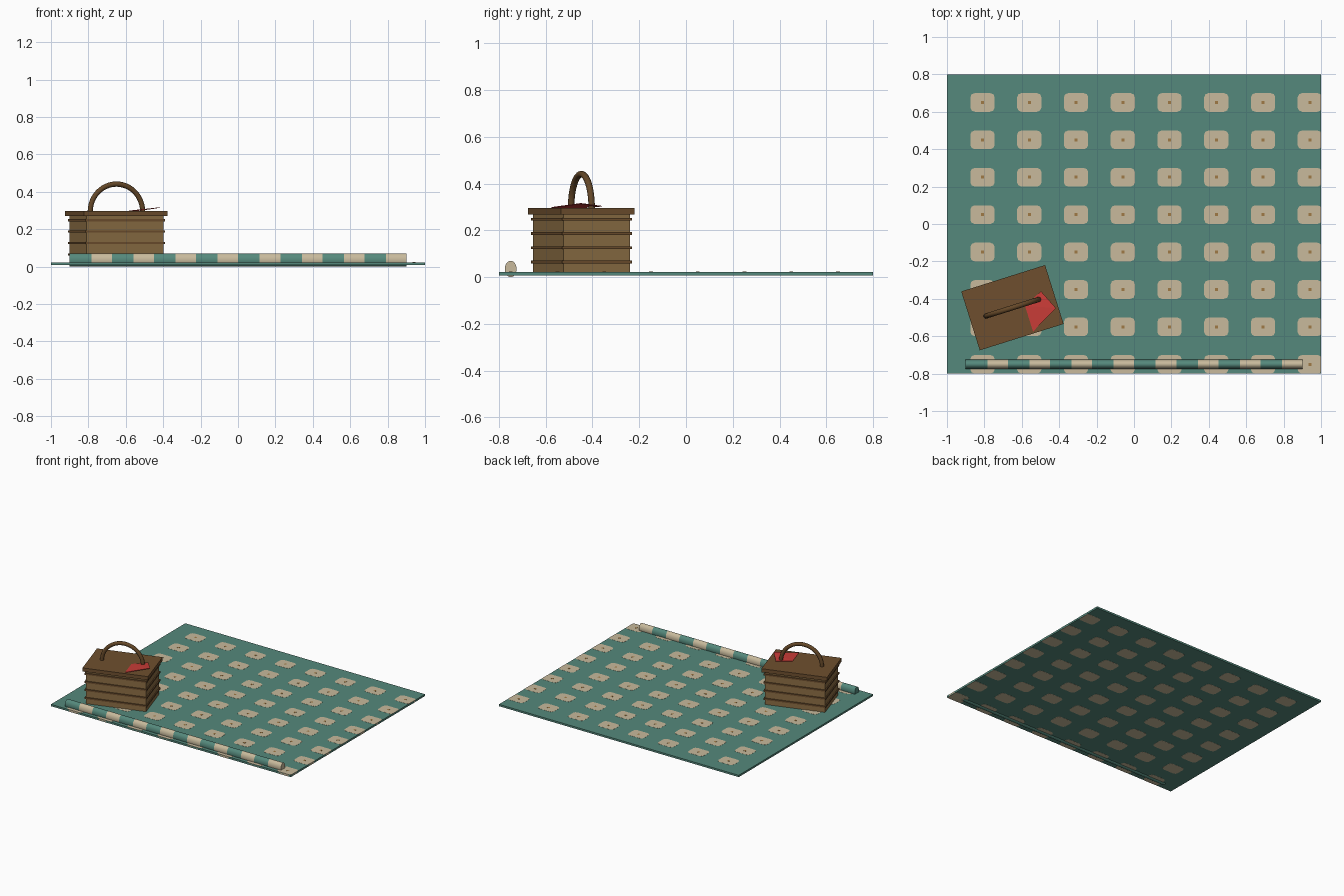
import bpy, bmesh, math
from mathutils import Matrix, Vector

if "Cube" in bpy.data.objects:
    bpy.data.objects.remove(bpy.data.objects["Cube"])


def material(name, hex_code):
    lin = []
    for i in (0, 2, 4):
        c = int(hex_code[i:i + 2], 16) / 255
        lin.append(c / 12.92 if c <= 0.04045 else ((c + 0.055) / 1.055) ** 2.4)
    m = bpy.data.materials.new(name)
    m.diffuse_color = (*lin, 1)
    m.use_nodes = True
    m.node_tree.nodes["Principled BSDF"].inputs["Base Color"].default_value = m.diffuse_color
    return m


TEAL = material("teal_cloth", "55897c")
CREAM = material("cream_dots", "c8ba9c")
TAN = material("tan_thread", "a07a45")
WICKER = material("wicker_brown", "8c6e44")
DARK = material("dark_wood", "6e4f2e")
HANDLE = material("handle_brown", "654828")
RED = material("red_napkin", "c93c37")


def finish(name, bm, *mats):
    bmesh.ops.recalc_face_normals(bm, faces=bm.faces[:])
    me = bpy.data.meshes.new(name)
    bm.to_mesh(me)
    bm.free()
    ob = bpy.data.objects.new(name, me)
    for m in mats:
        me.materials.append(m)
    bpy.context.collection.objects.link(ob)
    return ob


def add_box(bm, size, centre):
    bmesh.ops.create_cube(bm, size=1, matrix=Matrix.Translation(centre) @ Matrix.Diagonal((*size, 1)))


def add_prism(bm, outline, z0, z1):
    lo = [bm.verts.new((x, y, z0)) for x, y in outline]
    hi = [bm.verts.new((x, y, z1)) for x, y in outline]
    bm.faces.new(lo[::-1])
    bm.faces.new(hi)
    n = len(outline)
    for i in range(n):
        j = (i + 1) % n
        bm.faces.new((lo[i], lo[j], hi[j], hi[i]))


# blanket sheet
Z0, Z1 = 0.008, 0.022
bm = bmesh.new()
add_box(bm, (2, 1.6, Z1 - Z0), (0, 0, (Z0 + Z1) / 2))
finish("blanket", bm, TEAL)

# rounded dots showing on both sides of the cloth, with a small stitched centre
DOT_X = [-0.81 + 0.25 * i for i in range(8)]
DOT_Y = [-0.75 + 0.2 * i for i in range(8)]
dots, stitches = bmesh.new(), bmesh.new()
for cx in DOT_X:
    for cy in DOT_Y:
        outline = []
        for k, (sx, sy) in enumerate(((1, 1), (-1, 1), (-1, -1), (1, -1))):
            for a in (0, 45, 90):
                t = math.radians(a + 90 * k)
                x = cx + sx * 0.041 + 0.024 * math.cos(t)
                y = cy + sy * 0.028 + 0.022 * math.sin(t)
                outline.append((min(x, 1.0), max(y, -0.8)))
        add_prism(dots, outline, Z0 - 0.0008, Z1 + 0.0008)
        add_box(stitches, (0.016, 0.016, 0.001), (cx, cy, Z1 + 0.001))
finish("blanket_dots", dots, CREAM)
finish("dot_stitches", stitches, TAN)

# rolled front edge: oval tube cut into teal and cream rings
bm = bmesh.new()
SIDES, HALF = 24, 0.055
xs = [-0.9]
for cx in DOT_X:
    xs += [0.9 * cx - HALF, min(0.9 * cx + HALF, 0.9)]
if xs[-1] < 0.9:
    xs.append(0.9)
rings = []
for x in xs:
    rings.append([bm.verts.new((x, -0.75 + 0.025 * math.cos(2 * math.pi * i / SIDES),
                                0.035 + 0.035 * math.sin(2 * math.pi * i / SIDES)))
                  for i in range(SIDES)])
for r in range(len(rings) - 1):
    for i in range(SIDES):
        j = (i + 1) % SIDES
        f = bm.faces.new((rings[r][i], rings[r][j], rings[r + 1][j], rings[r + 1][i]))
        f.smooth = True
        f.material_index = 1 if r % 2 and f.calc_center_median().z > 0.015 else 0
bm.faces.new(rings[0])
bm.faces.new(rings[-1]).material_index = 1
roll = finish("rolled_edge", bm, TEAL, CREAM)

# basket parts share one turned position
PLACE = Matrix.Translation((-0.65, -0.4475, 0)) @ Matrix.Rotation(0.305, 4, 'Z')

bm = bmesh.new()
add_box(bm, (0.432, 0.298, 0.252), (0, 0, 0.146))
finish("basket_body", bm, WICKER).matrix_world = PLACE

bm = bmesh.new()
for z in (0.065, 0.126, 0.187, 0.248):
    add_box(bm, (0.446, 0.312, 0.012), (0, 0, z))
finish("basket_bands", bm, DARK).matrix_world = PLACE

bm = bmesh.new()
add_box(bm, (0.47, 0.33, 0.027), (0, 0, 0.2825))
finish("basket_lid", bm, DARK).matrix_world = PLACE

# arched handle
bm = bmesh.new()
STEPS, TUBE = 24, 12
prev = None
for s in range(STEPS + 1):
    a = math.pi * s / STEPS
    ring = []
    for i in range(TUBE):
        t = 2 * math.pi * i / TUBE
        r = 0.147 + 0.014 * math.cos(t)
        ring.append(bm.verts.new((r * math.cos(a), 0.014 * math.sin(t), 0.294 + r * math.sin(a))))
    if prev:
        for i in range(TUBE):
            j = (i + 1) % TUBE
            bm.faces.new((prev[i], prev[j], ring[j], ring[i])).smooth = True
    else:
        bm.faces.new(ring)
    prev = ring
bm.faces.new(prev)
finish("basket_handle", bm, HANDLE).matrix_world = PLACE

# napkin lying over the lid, its outer corner lifted
bm = bmesh.new()
corners = [(-0.583, -0.437, 0.297), (-0.54, -0.575, 0.298), (-0.417, -0.45, 0.315), (-0.497, -0.36, 0.303)]
top = [bm.verts.new(Vector(c) + Vector((0, 0, 0.002))) for c in corners]
low = [bm.verts.new(Vector(c) - Vector((0, 0, 0.001))) for c in corners]
for a, b, c in ((0, 1, 2), (0, 2, 3)):
    bm.faces.new((top[a], top[b], top[c]))
    bm.faces.new((low[c], low[b], low[a]))
for i in range(4):
    j = (i + 1) % 4
    bm.faces.new((top[i], low[i], low[j], top[j]))
finish("napkin", bm, RED)
